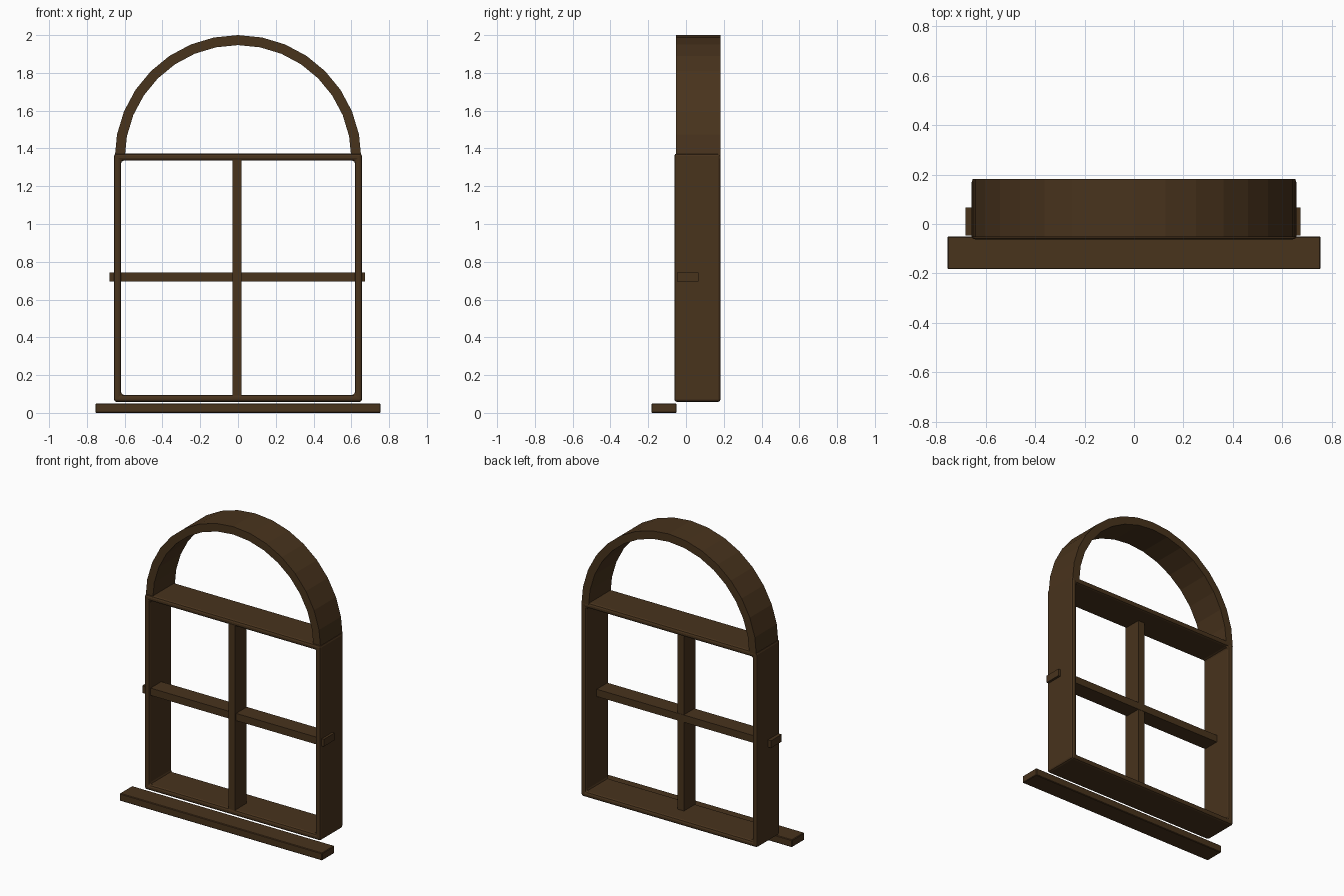
import bpy, bmesh, math

if "Cube" in bpy.data.objects:
    bpy.data.objects.remove(bpy.data.objects["Cube"])

wood = bpy.data.materials.new("dark_wood")
wood.diffuse_color = (0.065, 0.033, 0.012, 1)
wood.use_nodes = True
wood.node_tree.nodes["Principled BSDF"].inputs["Base Color"].default_value = wood.diffuse_color


def finish(name, bm, bevel=0.0, segments=1):
    bmesh.ops.recalc_face_normals(bm, faces=bm.faces[:])
    me = bpy.data.meshes.new(name)
    bm.to_mesh(me)
    bm.free()
    ob = bpy.data.objects.new(name, me)
    bpy.context.collection.objects.link(ob)
    me.materials.append(wood)
    if bevel:
        mod = ob.modifiers.new("bevel", 'BEVEL')
        mod.width = bevel
        mod.segments = segments
        mod.limit_method = 'ANGLE'
    return ob


def box(name, x, y, z, bevel=0.0):
    bm = bmesh.new()
    bmesh.ops.create_cube(bm, size=1)
    for v in bm.verts:
        for i, (lo, hi) in enumerate((x, y, z)):
            v.co[i] = lo if v.co[i] < 0 else hi
    return finish(name, bm, bevel)


def band(name, outer, inner, y0, y1, closed, bevel=0.0, segments=1):
    """Solid band between two matching (x, z) outlines, extruded along y."""
    bm = bmesh.new()
    rings = [[bm.verts.new((x, y, z)) for x, z in pts]
             for pts, y in ((outer, y0), (outer, y1), (inner, y1), (inner, y0))]
    n = len(outer)
    for i in range(n if closed else n - 1):
        j = (i + 1) % n
        for k in range(4):
            a, b = rings[k], rings[(k + 1) % 4]
            bm.faces.new((a[i], a[j], b[j], b[i]))
    if not closed:
        for i in (0, n - 1):
            bm.faces.new([r[i] for r in rings])
    return finish(name, bm, bevel, segments)


def rect(x, z0, z1):
    return [(-x, z0), (x, z0), (x, z1), (-x, z1)]


def arc(r, z, steps=16):
    return [(r * math.cos(math.pi * i / steps), z + r * math.sin(math.pi * i / steps))
            for i in range(steps + 1)]


# Square frame with softened edges
band("window_frame", rect(0.657, 0.058, 1.373), rect(0.619, 0.096, 1.335),
     -0.062, 0.183, True, 0.014, 2)

# Faceted half-round arch on top of the frame
band("arch", arc(0.653, 1.347), arc(0.60, 1.347), -0.052, 0.182, False)

# Glazing bars
box("vertical_bar", (-0.03, 0.019), (-0.058, 0.065), (0.075, 1.355))
box("horizontal_bar", (-0.681, 0.673), (-0.047, 0.067), (0.695, 0.744))

# Sill in front of the frame
box("sill", (-0.755, 0.755), (-0.183, -0.05), (0.0, 0.05), 0.004)
